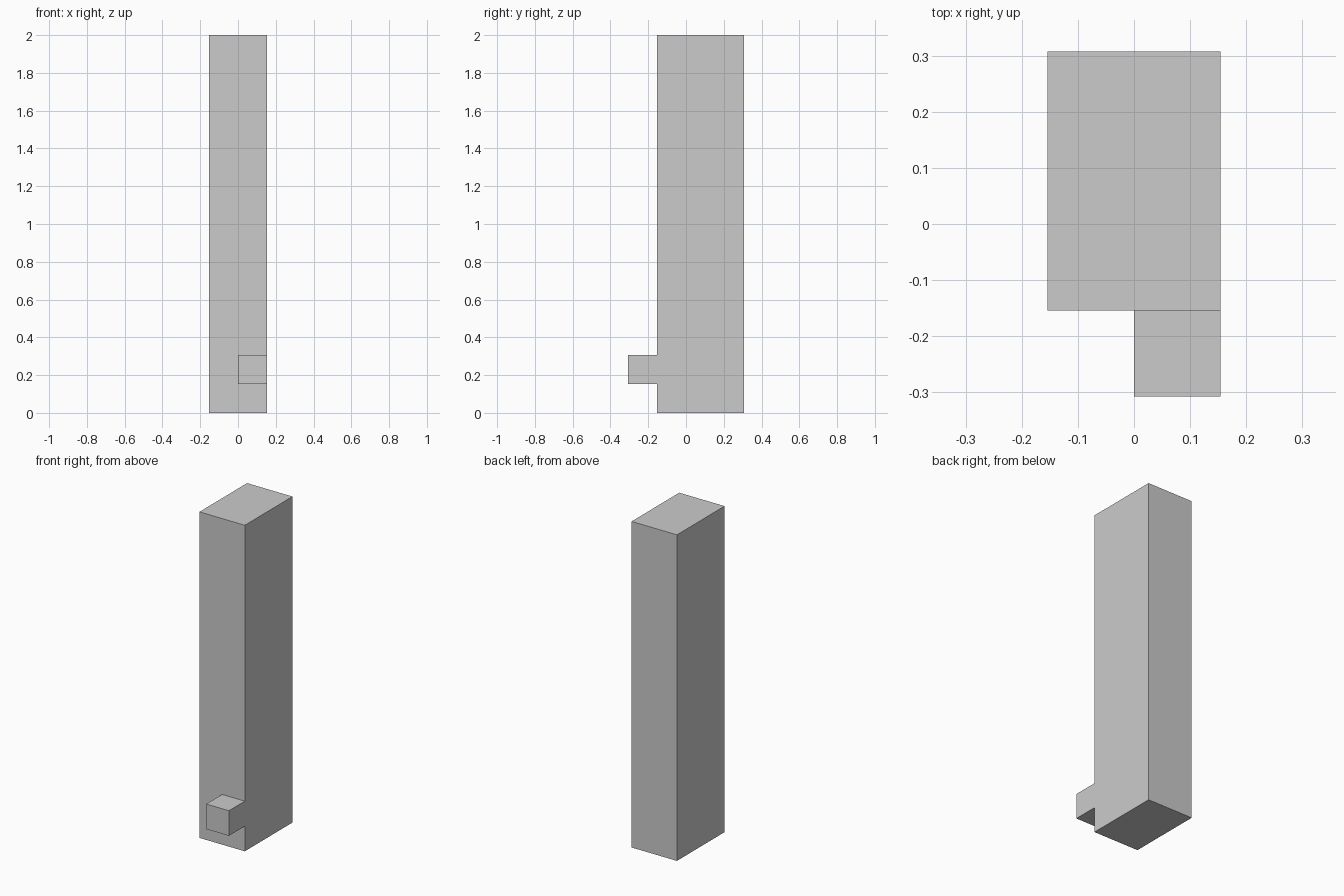
import bpy, bmesh
from mathutils import Matrix, Vector

if "Cube" in bpy.data.objects:
    bpy.data.objects.remove(bpy.data.objects["Cube"])

U = 2 / 13  # the model sits on a grid of 13 units in height

# Tall column: 2 x 3 x 13 units
bm = bmesh.new()
size = Vector((2 * U, 3 * U, 13 * U))
centre = Vector((0, U / 2, 6.5 * U))
bmesh.ops.create_cube(bm, size=1, matrix=Matrix.Translation(centre) @ Matrix.Diagonal(size).to_4x4())

# Cut lines that frame the knob on the front face
for point, normal in (((0, 0, U), (0, 0, 1)), ((0, 0, 2 * U), (0, 0, 1)), ((0, 0, 0), (1, 0, 0))):
    bmesh.ops.bisect_plane(bm, geom=bm.verts[:] + bm.edges[:] + bm.faces[:],
                           plane_co=point, plane_no=normal, dist=1e-5)

# Knob: one cubic unit pulled forward, flush with the right side
target = Vector((U / 2, -U, 1.5 * U))
face = min(bm.faces, key=lambda f: (f.calc_center_median() - target).length)
new = bmesh.ops.extrude_face_region(bm, geom=[face])["geom"]
bmesh.ops.translate(bm, vec=(0, -U, 0), verts=[v for v in new if isinstance(v, bmesh.types.BMVert)])
if face.is_valid:
    bmesh.ops.delete(bm, geom=[face], context='FACES_ONLY')

# Remove the leftover cut lines on flat areas
bmesh.ops.dissolve_limit(bm, angle_limit=0.01, verts=bm.verts[:], edges=bm.edges[:])
bmesh.ops.recalc_face_normals(bm, faces=bm.faces[:])

mesh = bpy.data.meshes.new("column_with_knob")
bm.to_mesh(mesh)
bm.free()
bpy.context.collection.objects.link(bpy.data.objects.new("column_with_knob", mesh))
